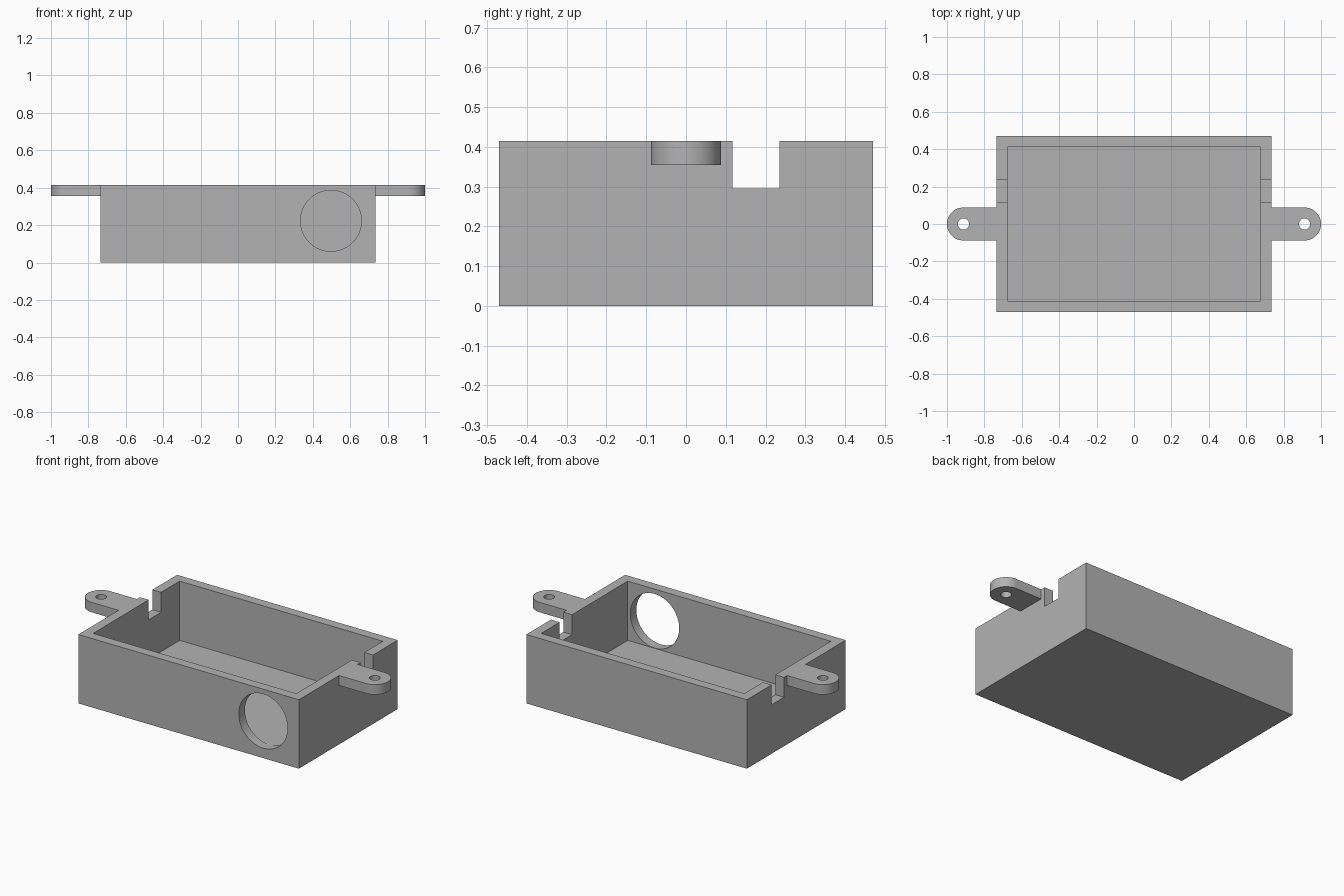
import bpy
import bmesh
from math import radians, sin, cos, pi

if "Cube" in bpy.data.objects:
    bpy.data.objects.remove(bpy.data.objects["Cube"])

# Main dimensions
HALF_X, HALF_Y, TOP = 0.735, 0.47, 0.415
WALL = 0.058
TAB_R, TAB_X, TAB_Z = 0.088, 0.912, 0.355

grey = bpy.data.materials.new("plain grey")
grey.use_nodes = True
grey.diffuse_color = (0.45, 0.45, 0.45, 1)
grey.node_tree.nodes["Principled BSDF"].inputs["Base Color"].default_value = grey.diffuse_color


def box(name, low, high):
    size = [b - a for a, b in zip(low, high)]
    mid = [(a + b) / 2 for a, b in zip(low, high)]
    bpy.ops.mesh.primitive_cube_add(size=1, location=mid)
    obj = bpy.context.object
    obj.name = name
    obj.scale = size
    bpy.ops.object.transform_apply(location=True, rotation=True, scale=True)
    obj.data.materials.append(grey)
    return obj


def cylinder(name, radius, depth, location, rotation=(0, 0, 0)):
    bpy.ops.mesh.primitive_cylinder_add(vertices=64, radius=radius, depth=depth,
                                        location=location, rotation=rotation)
    obj = bpy.context.object
    obj.name = name
    obj.data.materials.append(grey)
    return obj


def tab(name, side):
    # Flat ear with a rounded outer end, rooted inside the side wall
    root = HALF_X - WALL / 2
    outline = [(root, -TAB_R)]
    for i in range(33):
        a = -pi / 2 + pi * i / 32
        outline.append((TAB_X + TAB_R * cos(a), TAB_R * sin(a)))
    outline.append((root, TAB_R))
    bm = bmesh.new()
    face = bm.faces.new([bm.verts.new((side * x, y, TAB_Z)) for x, y in outline])
    up = bmesh.ops.extrude_face_region(bm, geom=[face])["geom"]
    for v in up:
        if isinstance(v, bmesh.types.BMVert):
            v.co.z = TOP
    bmesh.ops.recalc_face_normals(bm, faces=bm.faces)
    mesh = bpy.data.meshes.new(name)
    bm.to_mesh(mesh)
    bm.free()
    obj = bpy.data.objects.new(name, mesh)
    bpy.context.collection.objects.link(obj)
    mesh.materials.append(grey)
    return obj


def combine(target, tool, operation):
    tool.hide_render = True
    mod = target.modifiers.new(tool.name, "BOOLEAN")
    mod.operation = operation
    mod.solver = "EXACT"
    mod.object = tool
    bpy.context.view_layer.objects.active = target
    bpy.ops.object.modifier_apply(modifier=mod.name)
    bpy.data.objects.remove(tool)


# Open tray
tray = box("mounting_tray", (-HALF_X, -HALF_Y, 0), (HALF_X, HALF_Y, TOP))
combine(tray, box("cavity", (WALL - HALF_X, WALL - HALF_Y, WALL),
                  (HALF_X - WALL, HALF_Y - WALL, 1)), "DIFFERENCE")

# Screw tabs and cable notches on both ends
for side in (-1, 1):
    combine(tray, tab("screw_tab", side), "UNION")
    combine(tray, cylinder("screw_hole", 0.03, 0.3, (side * TAB_X, 0, TOP)), "DIFFERENCE")
    ends = sorted((side * 0.6, side * 0.8))
    combine(tray, box("cable_notch", (ends[0], 0.117, 0.295), (ends[1], 0.235, 1)), "DIFFERENCE")

# Round opening in the front wall
combine(tray, cylinder("front_opening", 0.163, 0.3, (0.497, -HALF_Y, 0.223),
                       (radians(90), 0, 0)), "DIFFERENCE")

# Smooth round edges, keep corners sharp
bpy.ops.object.select_all(action="DESELECT")
tray.select_set(True)
bpy.context.view_layer.objects.active = tray
bpy.ops.object.shade_smooth_by_angle(angle=radians(30))
